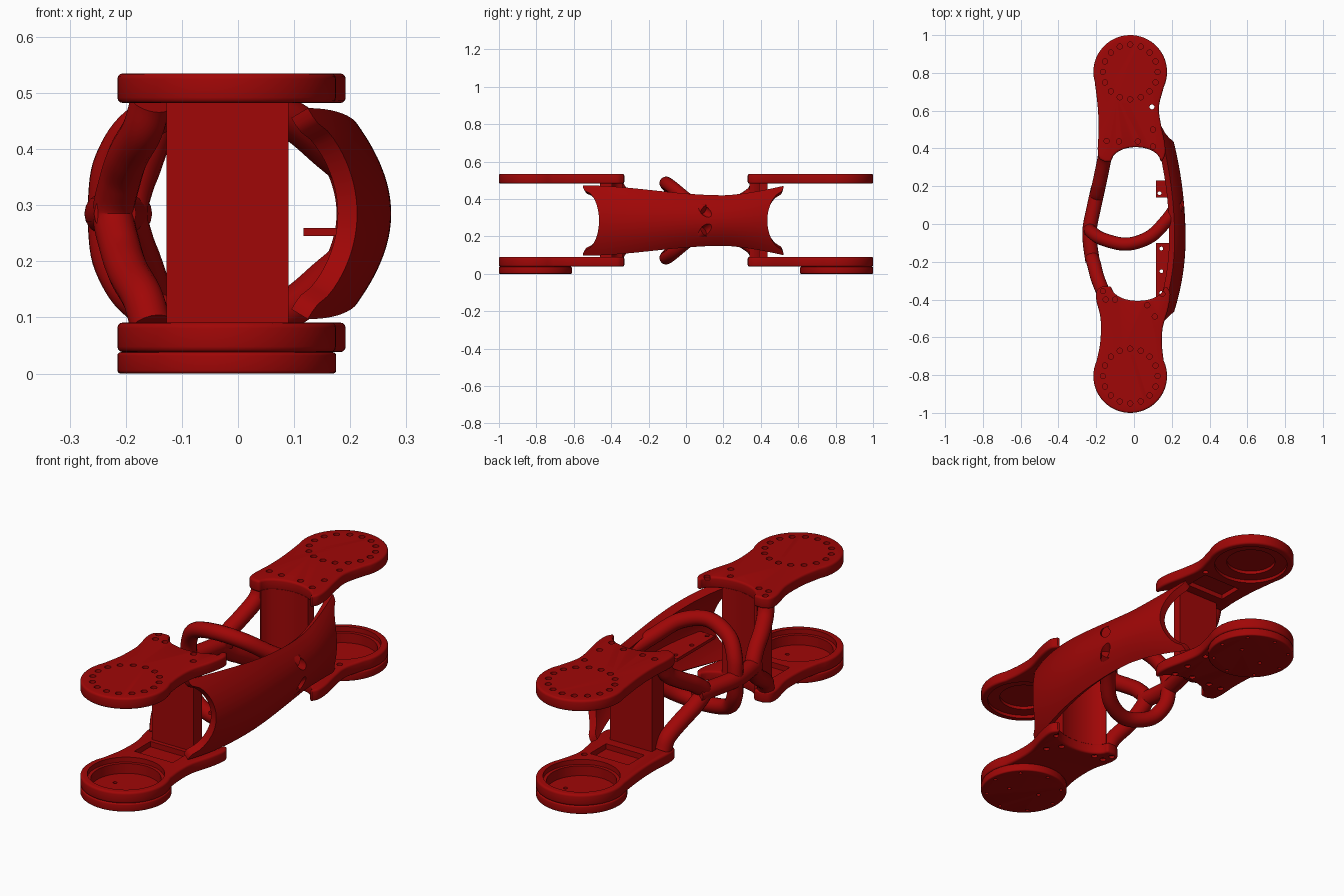
import bpy, bmesh, math
from mathutils import Vector, Matrix

if "Cube" in bpy.data.objects:
    bpy.data.objects.remove(bpy.data.objects["Cube"])

ZC = 0.285          # mid height, the part is mirrored about it
DX, DY, R = -0.02, 0.805, 0.195   # joint disc centre and radius
red = bpy.data.materials.new("red")
red.diffuse_color = (0.35, 0.002, 0.002, 1)
red.use_nodes = True
red.node_tree.nodes["Principled BSDF"].inputs["Base Color"].default_value = red.diffuse_color


def add(name, bm):
    bmesh.ops.recalc_face_normals(bm, faces=bm.faces)
    me = bpy.data.meshes.new(name)
    bm.to_mesh(me)
    bm.free()
    ob = bpy.data.objects.new(name, me)
    bpy.context.collection.objects.link(ob)
    me.materials.append(red)
    return ob


def apply(ob, kind, **props):
    m = ob.modifiers.new(kind, kind)
    for k, v in props.items():
        setattr(m, k, v)
    bpy.context.view_layer.objects.active = ob
    bpy.ops.object.modifier_apply(modifier=m.name)


def spline(pts, n=6):
    """Smooth curve through the points."""
    p = [Vector(q) for q in pts]
    p = [2 * p[0] - p[1]] + p + [2 * p[-1] - p[-2]]
    out = []
    for a, b, c, d in zip(p, p[1:], p[2:], p[3:]):
        for i in range(n):
            t = i / n
            out.append(0.5 * (2 * b + (c - a) * t + (2 * a - 5 * b + 4 * c - d) * t * t
                              + (3 * b - a - 3 * c + d) * t ** 3))
    return out + [p[-2]]


def prism(name, pts, z0, z1, bevel=0):
    bm = bmesh.new()
    f = bm.faces.new([bm.verts.new((p[0], p[1], z0)) for p in pts])
    g = bmesh.ops.extrude_face_region(bm, geom=[f])["geom"]
    bmesh.ops.translate(bm, vec=(0, 0, z1 - z0),
                        verts=[v for v in g if isinstance(v, bmesh.types.BMVert)])
    ob = add(name, bm)
    if bevel:
        apply(ob, 'BEVEL', width=bevel, segments=3, angle_limit=math.radians(60),
              use_clamp_overlap=False)
    return ob


def circle(x, y, r, n=48):
    return [(x + r * math.cos(2 * math.pi * i / n), y + r * math.sin(2 * math.pi * i / n))
            for i in range(n)]


def cut(ob, cutter):
    cutter.hide_render = True
    apply(ob, 'BOOLEAN', operation='DIFFERENCE', solver='EXACT', object=cutter)
    bpy.data.objects.remove(cutter)


def drill(ob, holes, z0, z1, r):
    bm = bmesh.new()
    for x, y in holes:
        bmesh.ops.create_cone(bm, cap_ends=True, segments=14, radius1=r, radius2=r,
                              depth=z1 - z0, matrix=Matrix.Translation((x, y, (z0 + z1) / 2)))
    cut(ob, add("hole_cutter", bm))


# neck and arch shapes of the two ends (y is mirrored for the front end)
ENDS = {
    "back": dict(s=1, a0=-25, a1=195, cx=0.01, a=0.13,
                 left=[(-.208, .755), (-.192, .62), (-.187, .5), (-.192, .4), (-.185, .35), (-.155, .33)],
                 right=[(.15, .335), (.165, .37), (.163, .43), (.142, .53), (.132, .62), (.157, .723)],
                 bolts=[(-.145, .44), (-.08, .437), (.02, .437), (.1, .5), (.1, .41)]),
    "front": dict(s=-1, a0=-25, a1=205, cx=0.02, a=0.14,
                  left=[(-.197, .723), (-.178, .62), (-.177, .5), (-.2, .4), (-.195, .35), (-.165, .33)],
                  right=[(.175, .335), (.192, .37), (.18, .45), (.152, .55), (.148, .64), (.157, .723)],
                  bolts=[(-.165, .355), (-.15, .4), (-.1, .4), (.07, .43), (.11, .49), (.15, .37)]),
}

for name, e in ENDS.items():
    s = e["s"]
    flip = lambda pts: [(p[0], s * p[1]) for p in pts]
    arch = [(e["cx"] - e["a"] * math.cos(math.pi * i / 20),
             0.33 + 0.077 * math.sin(math.pi * i / 20)) for i in range(21)]
    arc = []
    for i in range(1, 36):
        t = math.radians(e["a0"] + (e["a1"] - e["a0"]) * i / 36)
        arc.append((DX + R * math.cos(t), DY + R * math.sin(t)))
    outline = flip(arc + spline(e["left"]) + arch + spline(e["right"]))
    ring = flip([(DX + .145 * math.cos(math.pi * i / 8),
                  DY + .145 * math.sin(math.pi * i / 8)) for i in range(16)])
    bolts = flip(e["bolts"])
    pocket = flip([(-.12, .48), (.08, .48), (.08, .6), (-.12, .6)])

    # upper plate: bolt circle on top, stepped recess and pocket underneath
    top = prism(name + "_upper_plate", outline, .482, .535, .01)
    cut(top, prism("c", circle(DX, s * DY, .165), .45, .497))
    cut(top, prism("c", circle(DX, s * DY, .11), .45, .512))
    cut(top, prism("c", pocket, .45, .505))
    drill(top, ring, .522, .56, .014)
    drill(top, bolts, .522, .56, .014)
    # lower plate: open bore and pocket on its upper side
    low = prism(name + "_lower_plate", outline, .038, .091, .01)
    cut(low, prism("c", circle(DX, s * DY, .165), .068, .12))
    cut(low, prism("c", circle(DX, s * DY, .15), 0, .12))
    cut(low, prism("c", pocket, .066, .12))
    drill(low, bolts, .02, .05, .014)
    if s > 0:
        for plate in (top, low):
            drill(plate, [(.095, .62)], 0, .6, .013)
    # bottom cover disc with screw holes
    disc = prism(name + "_cover_disc", circle(DX, s * DY, R, 64), 0, .038, .006)
    cut(disc, prism("c", circle(DX, s * DY, .15), .022, .1))
    drill(disc, flip([(DX + .17 * math.cos(math.pi * i / 4), DY + .17 * math.sin(math.pi * i / 4))
                      for i in range(8)]), -.02, .012, .008)
    drill(disc, flip([(DX + .07, DY + .02), (DX - .07, DY - .02)]), -.02, .06, .009)
    # upright wall between the plates, hollowed by the arch
    arch_y = lambda x: .33 + .077 * math.sqrt(max(0, 1 - ((x - e["cx"]) / e["a"]) ** 2))
    xs = [-.119 + .209 * i / 20 for i in range(21)]
    wall = [(-.127, .345)] + [(x, arch_y(x)) for x in xs]
    deep = .435 if s > 0 else .46
    prism(name + "_upright_wall", flip(wall + [(.09, deep), (-.127, deep)]), .085, .488)


# bowed side panel with hollow ends
def panel_x(y):
    d = y + .08
    return .273 - (.41 if d < 0 else .235) * d * d


def panel_half(y):
    if y > .2:
        t = min(1, (y - .2) / .32)
        return .135 + .05 * t ** 1.5
    t = min(1, (.2 - y) / .75)
    return .135 + .053 * t * t * (3 - 2 * t)


bm = bmesh.new()
NU, NV = 48, 28
grid = []
for i in range(NU + 1):
    row = []
    for j in range(NV + 1):
        v = 2 * j / NV - 1
        bow = .085 * (1 - math.sqrt(max(0, 1 - min(1, abs(v) / .86) ** 2)))
        y = (-.465 - bow) + (.9 + 2 * bow) * i / NU
        row.append(bm.verts.new((panel_x(y) - .058 * v * v, y, ZC + v * panel_half(y))))
    grid.append(row)
for i in range(NU):
    for j in range(NV):
        bm.faces.new((grid[i][j], grid[i + 1][j], grid[i + 1][j + 1], grid[i][j + 1]))
panel = add("side_panel", bm)
if panel.data.polygons[NU * NV // 2].normal.x < 0:
    panel.data.flip_normals()
apply(panel, 'SOLIDIFY', thickness=.036, offset=-1)
# slanted sockets where the cross tubes meet the panel
for k in (1, -1):
    bm = bmesh.new()
    rot = Vector((.5, .5, -.35 * k)).to_track_quat('Z', 'Y').to_matrix().to_4x4()
    bmesh.ops.create_cone(bm, cap_ends=True, segments=20, radius1=.024, radius2=.024, depth=.12,
                          matrix=Matrix.Translation((.255, .1, ZC + .052 * k)) @ rot)
    cut(panel, add("socket_cutter", bm))


# round tubes
def tube(name, pts, r):
    path = spline(pts, 8)
    cu = bpy.data.curves.new(name, 'CURVE')
    cu.dimensions = '3D'
    cu.bevel_depth, cu.bevel_resolution, cu.use_fill_caps = r, 6, True
    sp = cu.splines.new('POLY')
    sp.points.add(len(path) - 1)
    for q, p in zip(sp.points, path):
        q.co = (*p, 1)
    ob = bpy.data.objects.new(name, cu)
    bpy.context.collection.objects.link(ob)
    cu.materials.append(red)
    bpy.ops.object.select_all(action='DESELECT')
    ob.select_set(True)
    bpy.context.view_layer.objects.active = ob
    bpy.ops.object.convert(target='MESH')


def mirrored(half):
    return half + [(x, y, 2 * ZC - z) for x, y, z in half[-2::-1]]


tube("front_side_loop", mirrored([(-.155, -.375, .485), (-.17, -.345, .435), (-.195, -.28, .39),
                                  (-.21, -.22, .345), (-.222, -.18, ZC)]), .037)
tube("back_side_loop", mirrored([(-.15, .385, .485), (-.155, .355, .43), (-.172, .27, .375),
                                 (-.187, .2, .335), (-.198, .15, ZC)]), .037)
tube("side_rail", [(-.19, .19, ZC), (-.212, .09, ZC), (-.234, -.02, ZC), (-.233, -.1, ZC),
                   (-.219, -.2, ZC)], .038)
for k, side in ((1, "upper"), (-1, "lower")):
    path = [(-.235, -.03, 0), (-.222, -.045, .09), (-.165, -.08, .165), (-.04, -.107, .2),
            (.08, -.07, .175), (.165, .01, .11), (.232, .1, .052)]
    tube(side + "_cross_tube", [(x, y, ZC + k * z) for x, y, z in path], .035)

# mounting tabs inside the panel
tab = prism("front_tab", [(.117, -.385), (.225, -.385), (.25, -.1), (.117, -.1)], .245, .259)
drill(tab, [(.145, -.13), (.145, -.25), (.145, -.365)], .2, .3, .01)
tab = prism("back_tab", [(.117, .14), (.24, .14), (.235, .23), (.117, .23)], .245, .259)
drill(tab, [(.135, .163)], .2, .3, .01)

bpy.ops.object.select_all(action='SELECT')
bpy.ops.object.shade_smooth_by_angle(angle=math.radians(35))
